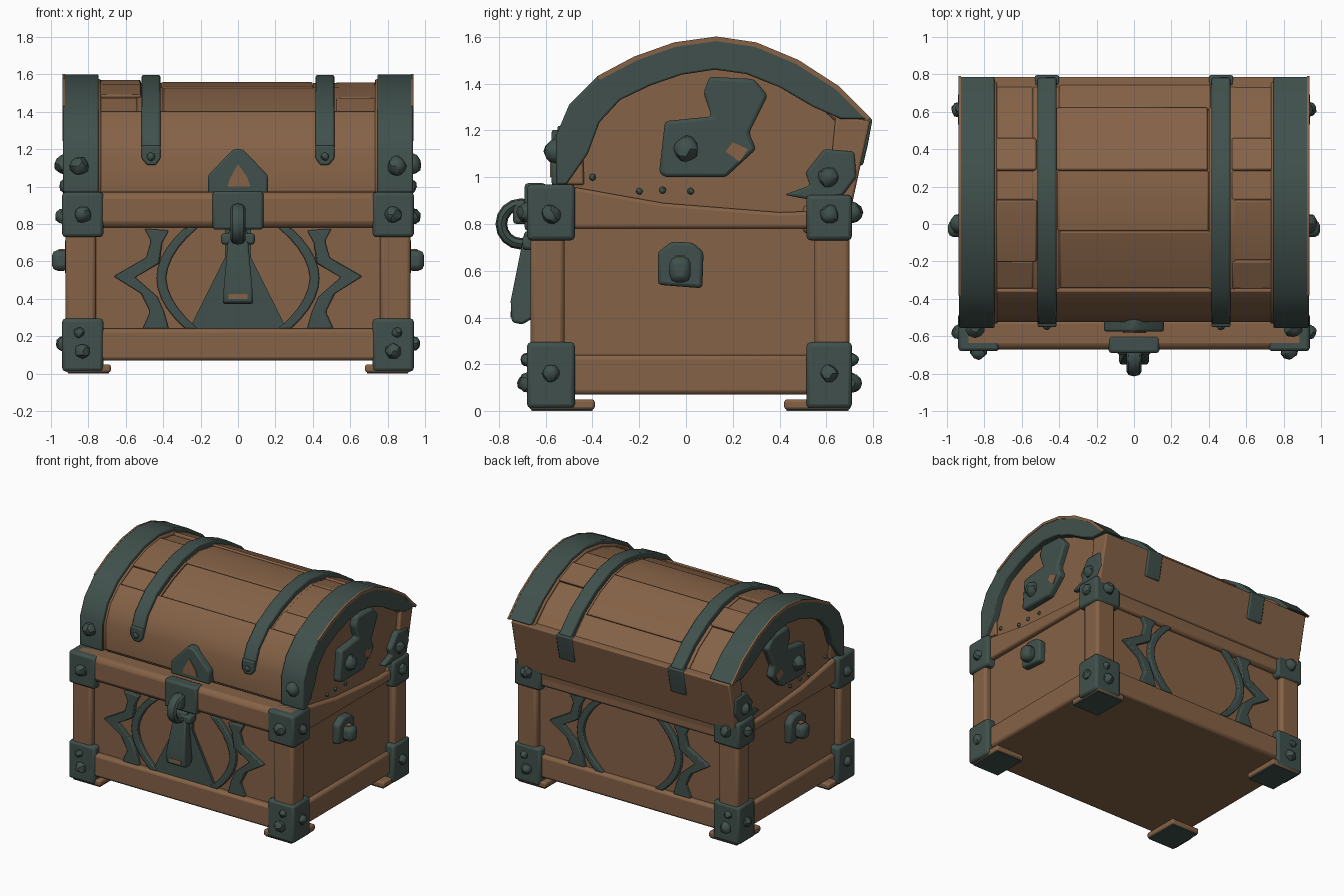
import bpy, bmesh, math, random
from mathutils import Vector

if "Cube" in bpy.data.objects:
    bpy.data.objects.remove(bpy.data.objects["Cube"])

random.seed(4)


def material(name, col):
    m = bpy.data.materials.new(name)
    m.diffuse_color = (*col, 1)
    m.use_nodes = True
    m.node_tree.nodes["Principled BSDF"].inputs["Base Color"].default_value = m.diffuse_color
    return m


WOOD = material("brown_wood", (0.235, 0.122, 0.062))
IRON = material("dark_iron", (0.051, 0.081, 0.072))


def finish(bm, name, mat, bevel=0.0, seg=2):
    bmesh.ops.recalc_face_normals(bm, faces=bm.faces)
    me = bpy.data.meshes.new(name)
    bm.to_mesh(me)
    bm.free()
    ob = bpy.data.objects.new(name, me)
    bpy.context.collection.objects.link(ob)
    me.materials.append(mat)
    if bevel:
        b = ob.modifiers.new("bevel", 'BEVEL')
        b.width, b.segments, b.limit_method = bevel, seg, 'ANGLE'
        b.angle_limit = math.radians(35)
    bpy.context.view_layer.objects.active = ob
    ob.select_set(True)
    bpy.ops.object.shade_smooth_by_angle(angle=math.radians(32))
    ob.select_set(False)
    return ob


def place(axis, d, p):
    return (d, p[0], p[1]) if axis == 'x' else (p[0], d, p[1])


def prism(name, axis, pts, lo, hi, mat, bevel=0.0):
    """Closed outline in the plane across axis, extruded from lo to hi."""
    bm = bmesh.new()
    a = [bm.verts.new(place(axis, lo, p)) for p in pts]
    b = [bm.verts.new(place(axis, hi, p)) for p in pts]
    bm.faces.new(a)
    bm.faces.new(b)
    for i in range(len(pts)):
        j = (i + 1) % len(pts)
        bm.faces.new((a[i], a[j], b[j], b[i]))
    return finish(bm, name, mat, bevel)


def ribbon(name, axis, outer, inner, lo, hi, mat, bevel=0.0):
    """Solid strip between two lines with equal point counts."""
    bm = bmesh.new()
    rows = [[bm.verts.new(place(axis, d, p)) for d, p in
             ((lo, o), (hi, o), (hi, i), (lo, i))] for o, i in zip(outer, inner)]
    for r, s in zip(rows, rows[1:]):
        for k in range(4):
            n = (k + 1) % 4
            bm.faces.new((r[k], r[n], s[n], s[k]))
    bm.faces.new(rows[0])
    bm.faces.new(rows[-1])
    return finish(bm, name, mat, bevel)


def box(name, x, y, z, mat, bevel=0.012):
    lo, hi = sorted(x)
    y, z = sorted(y), sorted(z)
    return prism(name, 'x', [(y[0], z[0]), (y[1], z[0]), (y[1], z[1]), (y[0], z[1])],
                 lo, hi, mat, bevel)


def stud(name, loc, r=0.045):
    """Rough hammered nail head."""
    bm = bmesh.new()
    bmesh.ops.create_icosphere(bm, subdivisions=2, radius=r)
    for v in bm.verts:
        v.co = v.co * random.uniform(0.82, 1.02) + Vector(loc)
    return finish(bm, name, IRON)


def inset(pts, t, c=(0.1, 0.95)):
    out = []
    for p in pts:
        d = (Vector(c) - Vector(p)).normalized() * t
        out.append((p[0] + d.x, p[1] + d.y))
    return out


# Chest body: panels, rails and posts
box("body_panels", (-0.875, 0.875), (-0.625, 0.655), (0.07, 0.85), WOOD)
box("front_lower_rail", (-0.9, 0.9), (-0.67, -0.5), (0.07, 0.24), WOOD, 0.02)
box("back_lower_rail", (-0.9, 0.9), (0.5, 0.69), (0.07, 0.24), WOOD, 0.02)
box("front_upper_rail", (-0.92, 0.92), (-0.67, -0.5), (0.78, 0.97), WOOD, 0.035)
box("back_upper_rail", (-0.9, 0.9), (0.5, 0.69), (0.76, 0.88), WOOD, 0.02)
for s in (-1, 1):
    box("side_lower_rail", (s * 0.8, s * 0.905), (-0.6, 0.6), (0.07, 0.24), WOOD, 0.02)
    prism("side_upper_rail", 'x', [(-0.66, 0.78), (0.69, 0.78), (0.69, 0.86), (0.4, 0.85),
          (-0.1, 0.89), (-0.52, 0.965), (-0.66, 0.97)], s * 0.8, s * 0.91, WOOD, 0.015)
    for y0, y1 in ((-0.665, -0.52), (0.55, 0.7)):
        box("corner_post", (s * 0.76, s * 0.922), (y0, y1), (0.07, 0.85), WOOD, 0.02)

    # Iron corner caps with nail heads, and feet
    for f in (-1, 1):
        y0, y1 = (-0.68, -0.475) if f < 0 else (0.515, 0.71)
        top = 0.97 if f < 0 else 0.925
        box("lower_corner_cap", (s * 0.72, s * 0.94), (y0, y1), (0.012, 0.295), IRON, 0.018)
        box("upper_corner_cap", (s * 0.72, s * 0.94), (y0, y1), (0.73, top), IRON, 0.018)
        yo, ym = (y0 if f < 0 else y1), (y0 + y1) / 2
        stud("cap_nail", (s * 0.83, yo, 0.85), 0.048)
        stud("cap_nail", (s * 0.935, ym, 0.84), 0.045)
        stud("cap_nail", (s * 0.83, yo, 0.12), 0.045)
        stud("cap_nail", (s * 0.85, yo, 0.22), 0.03)
        stud("cap_nail", (s * 0.935, ym, 0.16), 0.042)
        fy = (-0.67, -0.39) if f < 0 else (0.42, 0.705)
        box("foot", (s * 0.68, s * 0.92), fy, (0.006, 0.05), WOOD, 0.012)
        box("foot_sole", (s * 0.69, s * 0.91), (fy[0] + .01, fy[1] - .01), (0, 0.009), IRON, 0)

    # Side handle mount
    prism("side_mount", 'x', [(-0.12, 0.54), (0.07, 0.525), (0.075, 0.68), (0.03, 0.72),
          (-0.06, 0.725), (-0.12, 0.68)], s * 0.85, s * 0.925, IRON, 0.015)
    box("side_knob", (s * 0.9, s * 0.995), (-0.07, 0.02), (0.55, 0.66), IRON, 0.03)
    box("side_knob_core", (s * 0.9, s * 0.96), (-0.045, -0.005), (0.645, 0.666), WOOD, 0)

# Lid core
ARC = [(-0.555, 0.97), (-0.555, 1.18), (-0.5, 1.31), (-0.38, 1.43), (-0.22, 1.515),
       (-0.05, 1.575), (0.13, 1.6), (0.3, 1.575), (0.48, 1.5), (0.65, 1.39), (0.79, 1.25)]
CORE = inset(ARC, 0.055)
prism("lid_core", 'x', [(-0.5, 0.92)] + CORE[1:] + [(0.69, 0.82), (0.4, 0.83), (-0.1, 0.86)],
      -0.88, 0.88, WOOD)
prism("lid_back_board", 'x', [(0.64, 1.26), (0.788, 1.242), (0.705, 0.86), (0.6, 0.86)],
      -0.91, 0.91, WOOD, 0.01)

# Lid planks laid over the curve
SKIN = inset(ARC, 0.032)
ribbon("front_plank", 'x', SKIN[:4], inset(ARC[:4], 0.08), -0.76, 0.76, WOOD, 0.01)
for x0, x1 in ((-0.75, -0.53), (-0.405, 0.405), (0.53, 0.75)):
    cuts = (3, 5, 7, 9, 10) if x1 - x0 > 0.5 else (3, 4, 6, 7, 8, 10)
    for a, b in zip(cuts, cuts[1:]):
        t = random.uniform(0.028, 0.05)
        j = random.uniform(-0.012, 0.012)
        ribbon("lid_plank", 'x', inset(ARC[a:b + 1], t), inset(ARC[a:b + 1], 0.09),
               x0 + j, x1 + j, WOOD, 0.01)

for s in (-1, 1):
    # Fill under the straps
    ribbon("strap_bed", 'x', inset(ARC[3:], 0.045), inset(ARC[3:], 0.09),
           s * 0.4, s * 0.54, WOOD)

    # Wide iron end bands with thin wooden edges
    band_in = inset(ARC, 0.14)
    band_in[0], band_in[1], band_in[2] = (-0.51, 0.97), (-0.42, 1.1), (-0.37, 1.235)
    band_in[-1] = (0.66, 1.25)
    ribbon("end_band", 'x', ARC, band_in, s * 0.745, s * 0.935, IRON, 0.008)
    ribbon("end_band_rim", 'x', inset(ARC[3:], -0.002), inset(ARC[3:], 0.018),
           s * 0.925, s * 0.938, WOOD)
    ribbon("end_band_edge", 'x', inset(ARC, 0.025), inset(ARC, 0.12),
           s * 0.732, s * 0.9, WOOD, 0.01)
    stud("band_nail", (s * 0.85, -0.555, 1.11), 0.055)

    # Narrow straps with pointed front tips and back tabs
    tip = inset([(-0.555, 1.17)] + ARC[1:], 0.004)
    ribbon("lid_strap", 'x', tip, inset(tip, 0.05), s * 0.415, s * 0.515, IRON, 0.01)
    prism("strap_tip", 'y', [(s * 0.415, 1.22), (s * 0.415, 1.15), (s * 0.44, 1.115),
          (s * 0.485, 1.115), (s * 0.515, 1.15), (s * 0.515, 1.22)], -0.55, -0.48, IRON, 0.008)
    ribbon("strap_back_tab", 'x', [(0.798, 1.25), (0.778, 1.14), (0.757, 1.05)],
           [(0.74, 1.25), (0.72, 1.14), (0.69, 1.05)], s * 0.4, s * 0.53, IRON, 0.01)
    stud("strap_nail", (s * 0.465, -0.545, 1.16), 0.025)

    # Broken iron plate, nail and patch on the lid ends
    prism("end_plate", 'x', [(-0.115, 1.02), (-0.09, 1.0), (0.17, 1.0), (0.3, 1.12),
          (0.27, 1.19), (0.35, 1.35), (0.29, 1.42), (0.1, 1.43), (0.075, 1.36),
          (0.11, 1.26), (-0.09, 1.24)], s * 0.84, s * 0.93, IRON, 0.015)
    prism("end_plate_gap", 'x', [(0.17, 1.11), (0.23, 1.065), (0.265, 1.12), (0.2, 1.15)],
          s * 0.925, s * 0.934, WOOD)
    stud("end_plate_nail", (s * 0.925, 0.0, 1.12), 0.06)
    prism("end_patch", 'x', [(0.42, 0.925), (0.55, 0.9), (0.67, 0.92), (0.73, 1.0),
          (0.72, 1.11), (0.59, 1.12), (0.51, 1.02), (0.53, 0.965)],
          s * 0.84, s * 0.92, IRON, 0.012)
    stud("end_patch_nail", (s * 0.91, 0.61, 1.0), 0.05)
    for y, z in ((-0.4, 1.0), (-0.2, 0.94), (-0.1, 0.945), (0.02, 0.94)):
        stud("lid_tack", (s * 0.88, y, z), 0.016)

    # Arched and forked ornaments on front and back
    arc_o = [(s * (0.435 - 2.1 * (z - 0.51) ** 2), z) for z in
             [0.24 + 0.54 * i / 10 for i in range(11)]]
    arc_i = [(x - s * (0.05 + 0.06 * abs(z - 0.51)), z) for x, z in arc_o]
    fork_o = [(s * x, z) for x, z in ((0.5, 0.775), (0.465, 0.71), (0.49, 0.62), (0.665, 0.52),
                                      (0.52, 0.43), (0.47, 0.33), (0.51, 0.24))]
    fork_i = [(s * x, z) for x, z in ((0.37, 0.765), (0.405, 0.7), (0.42, 0.59), (0.55, 0.515),
                                      (0.43, 0.41), (0.395, 0.33), (0.37, 0.24))]
    for lo, hi in ((-0.655, -0.61), (0.64, 0.685)):
        ribbon("arched_ornament", 'y', arc_o, arc_i, lo, hi, IRON, 0.008)
        ribbon("forked_ornament", 'y', fork_o, fork_i, lo, hi, IRON, 0.008)

# Front lock: backing plate, catch, hasp and ring
prism("lock_backing", 'y', [(-0.26, 0.24), (0.26, 0.24), (0.07, 0.62), (0.07, 0.78),
      (-0.07, 0.78), (-0.07, 0.62)], -0.645, -0.61, IRON)
box("lock_plate", (-0.135, 0.135), (-0.69, -0.6), (0.77, 0.975), IRON, 0.015)
prism("lid_catch", 'y', [(-0.16, 0.965), (0.16, 0.965), (0.16, 1.06), (0.03, 1.195), (0, 1.205),
      (-0.03, 1.195), (-0.16, 1.06)], -0.575, -0.5, IRON, 0.012)
prism("lid_catch_opening", 'y', [(-0.055, 1.0), (0.065, 1.0), (0.05, 1.05), (0, 1.12),
      (-0.045, 1.04)], -0.582, -0.574, WOOD)
hasp = prism("hasp", 'x', [(-0.69, 0.77), (-0.65, 0.77), (-0.65, 0.4), (-0.7, 0.37),
             (-0.745, 0.38), (-0.75, 0.47)], -0.08, 0.08, IRON, 0.012)
for v in hasp.data.vertices:
    v.co.x *= 0.6 if v.co.z > 0.6 else 1
box("hasp_slot", (-0.05, 0.05), (-0.75, -0.742), (0.4, 0.425), WOOD, 0)
bpy.ops.mesh.primitive_torus_add(major_radius=0.085, minor_radius=0.025, major_segments=16,
                                 minor_segments=8, location=(0, -0.705, 0.8),
                                 rotation=(0, math.pi / 2, 0))
ring = bpy.context.object
ring.name = "lock_ring"
ring.scale = (1, 1, 1.6)
ring.data.materials.append(IRON)
bpy.ops.object.shade_smooth_by_angle(angle=math.radians(40))
box("ring_holder", (-0.04, 0.04), (-0.74, -0.66), (0.8, 0.9), IRON, 0.015)
box("hasp_hinge", (-0.09, 0.09), (-0.7, -0.62), (0.69, 0.75), IRON, 0.015)
